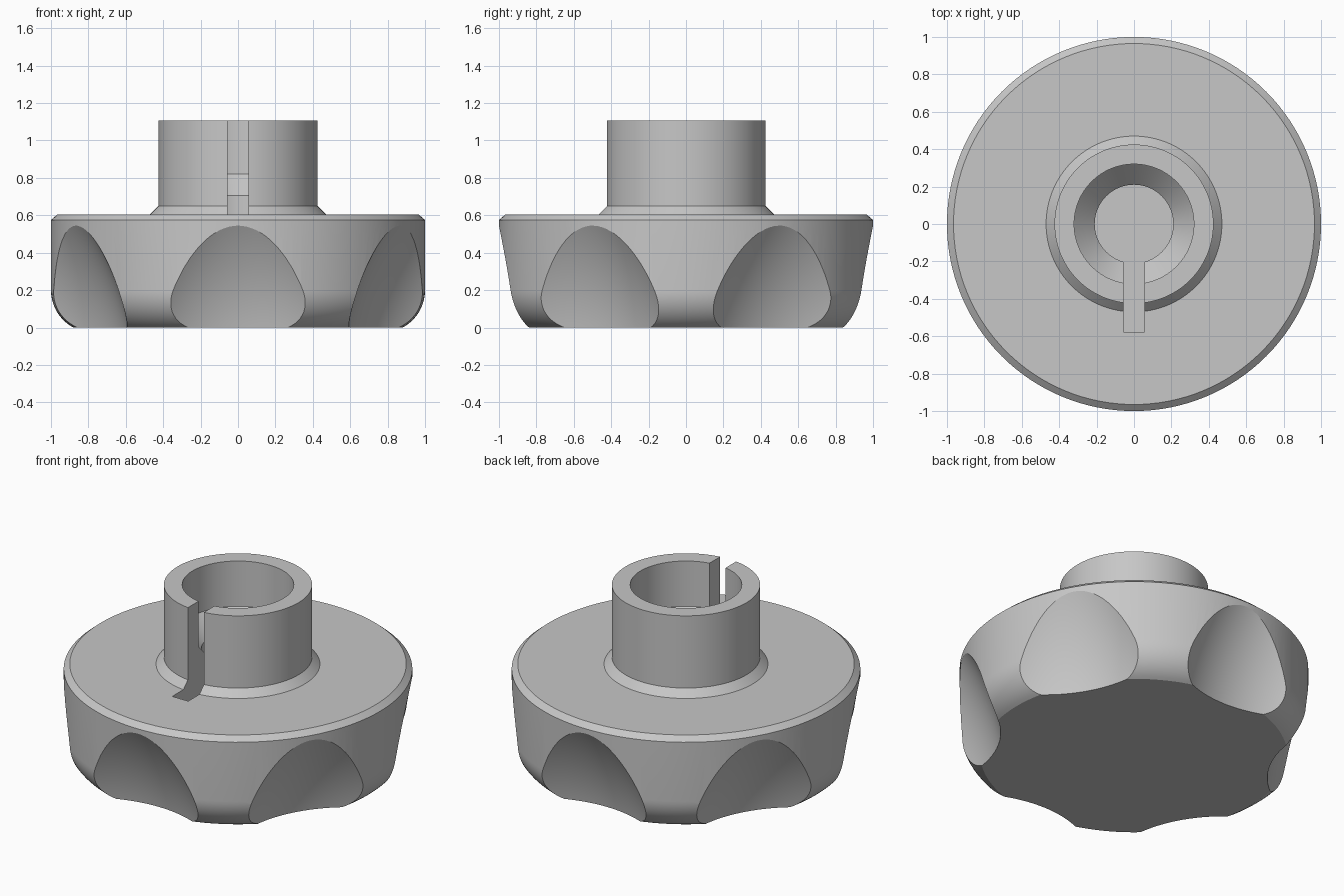
import bpy, bmesh, math
from mathutils import Matrix, Vector

if "Cube" in bpy.data.objects:
    bpy.data.objects.remove(bpy.data.objects["Cube"], do_unlink=True)

FLOOR = 0.25      # bottom of the bore and the slot
SEGMENTS = 128

grey = bpy.data.materials.new("plain grey")
grey.use_nodes = True
colour = (0.57, 0.57, 0.57, 1)
grey.diffuse_color = colour
grey.node_tree.nodes["Principled BSDF"].inputs["Base Color"].default_value = colour


def make_object(name, bm):
    bmesh.ops.recalc_face_normals(bm, faces=bm.faces)
    mesh = bpy.data.meshes.new(name)
    bm.to_mesh(mesh)
    bm.free()
    mesh.materials.append(grey)
    obj = bpy.data.objects.new(name, mesh)
    bpy.context.collection.objects.link(obj)
    return obj


def add_revolved(bm, profile, centre=(0, 0)):
    """Turn an (r, z) profile about a vertical axis through centre."""
    cx, cy = centre
    verts = [bm.verts.new((cx + r, cy, z)) for r, z in profile]
    edges = [bm.edges.new(pair) for pair in zip(verts, verts[1:])]
    bmesh.ops.spin(bm, geom=verts + edges, cent=(cx, cy, 0), axis=(0, 0, 1),
                   angle=math.tau, steps=SEGMENTS, use_duplicate=False)
    bmesh.ops.remove_doubles(bm, verts=bm.verts, dist=0.0001)


def cut(target, cutter):
    cutter.hide_render = True
    mod = target.modifiers.new("cut", 'BOOLEAN')
    mod.operation = 'DIFFERENCE'
    mod.solver = 'EXACT'
    mod.object = cutter
    bpy.context.view_layer.objects.active = target
    bpy.ops.object.modifier_apply(modifier=mod.name)
    bpy.data.objects.remove(cutter, do_unlink=True)


# Rounded lower edge of the grip
R, rise = 0.227, 0.2
start = math.asin(rise / R)
rounding = [(1 - R + R * math.cos(start * (1 - i / 12)),
             rise - R * math.sin(start * (1 - i / 12))) for i in range(13)]

# Grip disc, hub and stepped blind bore in one turned profile
bm = bmesh.new()
add_revolved(bm, [(0, 0)] + rounding + [
    (1, 0.575), (0.965, 0.605),
    (0.47, 0.605), (0.425, 0.65), (0.425, 1.107),
    (0.32, 1.107), (0.32, 0.82), (0.21, 0.705),
    (0.21, FLOOR), (0, FLOOR)])
knob = make_object("knob", bm)


# Six shallow finger scoops, cut by barrels that narrow upwards
def barrel_radius(z):
    return 0.5 - (z - 0.545) * (0.453 + 0.373 * (z - 0.17))


heights = [-0.1 + 0.8 * i / 32 for i in range(33)]
barrel = ([(0, heights[0])] + [(barrel_radius(z), z) for z in heights]
          + [(0, heights[-1])])
bm = bmesh.new()
for i in range(6):
    a = math.radians(30 + 60 * i)
    add_revolved(bm, barrel, (1.5 * math.cos(a), 1.5 * math.sin(a)))
cut(knob, make_object("scoop_cutter", bm))

# Narrow slot through the front of the hub and into the disc
bm = bmesh.new()
low, high = Vector((-0.056, -0.578, FLOOR + 0.001)), Vector((0.056, -0.1, 1.3))
size = high - low
bmesh.ops.create_cube(bm, size=1, matrix=Matrix.Translation((low + high) / 2)
                      @ Matrix.Diagonal((*size, 1)))
cut(knob, make_object("slot_cutter", bm))

# Smooth curves with crisp edges
bpy.ops.object.select_all(action='DESELECT')
knob.select_set(True)
bpy.context.view_layer.objects.active = knob
bpy.ops.object.shade_smooth_by_angle(angle=math.radians(25))
